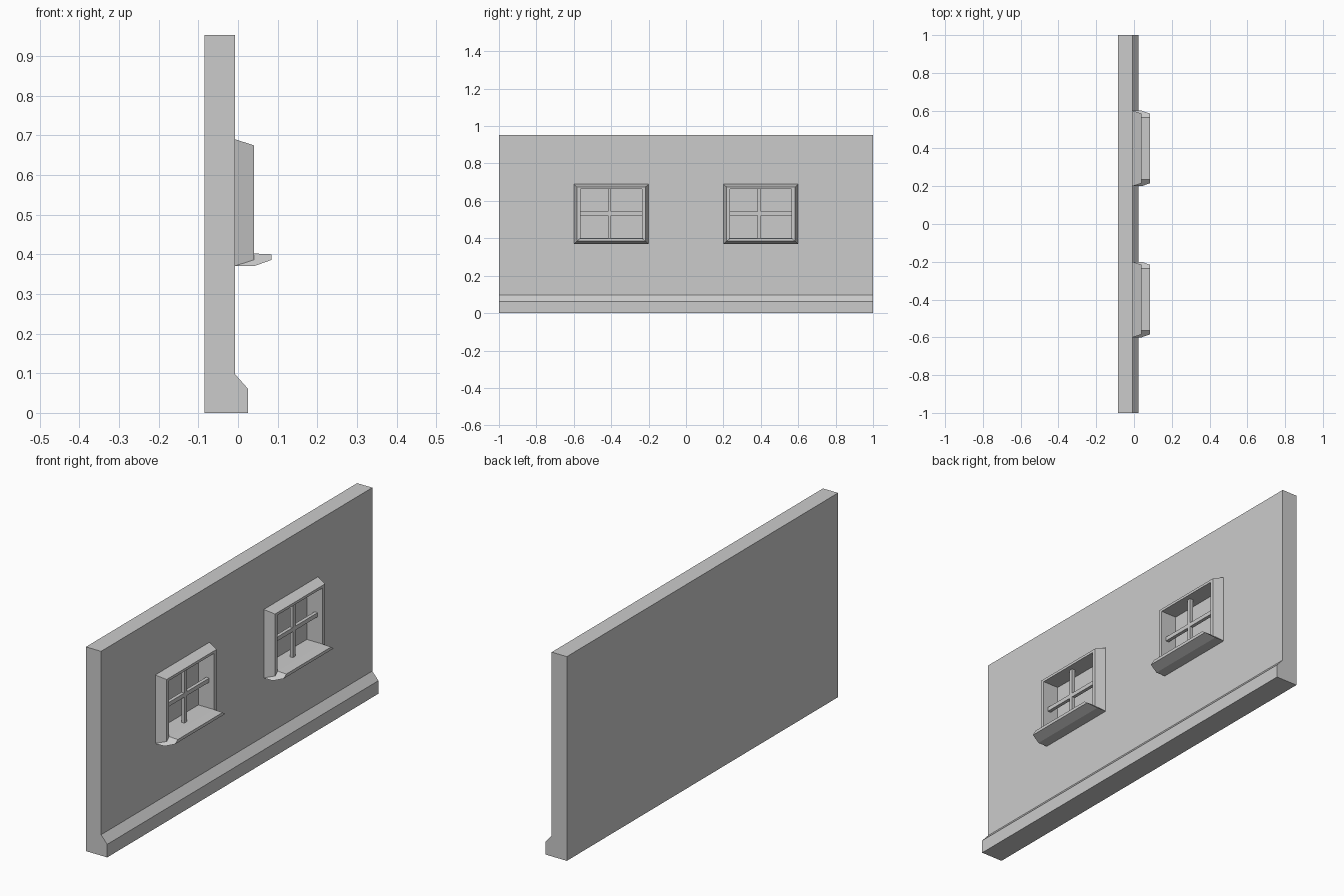
import bpy, bmesh

if "Cube" in bpy.data.objects:
    bpy.data.objects.remove(bpy.data.objects["Cube"])

WALL_FRONT = -0.007
FRAME_FRONT = 0.04


def loft(name, rings, closed=False):
    """Skin equal-length point rings; cap the ends, or join last ring to first."""
    bm = bmesh.new()
    vs = [[bm.verts.new(p) for p in ring] for ring in rings]
    count = len(vs[0])
    pairs = list(zip(vs, vs[1:]))
    if closed:
        pairs.append((vs[-1], vs[0]))
    else:
        bm.faces.new(vs[0])
        bm.faces.new(vs[-1])
    for a, b in pairs:
        for i in range(count):
            j = (i + 1) % count
            bm.faces.new((a[i], a[j], b[j], b[i]))
    bmesh.ops.recalc_face_normals(bm, faces=bm.faces)
    mesh = bpy.data.meshes.new(name)
    bm.to_mesh(mesh)
    bm.free()
    obj = bpy.data.objects.new(name, mesh)
    bpy.context.collection.objects.link(obj)
    return obj


def rect(x, y0, y1, z0, z1):
    return [(x, y0, z0), (x, y1, z0), (x, y1, z1), (x, y0, z1)]


def box(name, x0, x1, y0, y1, z0, z1):
    return loft(name, [rect(x0, y0, y1, z0, z1), rect(x1, y0, y1, z0, z1)])


# Wall with sloped plinth, one profile run along y
profile = [(-0.085, 0), (0.025, 0), (0.025, 0.061), (WALL_FRONT, 0.097),
           (WALL_FRONT, 0.953), (-0.085, 0.953)]
wall = loft("wall", [[(x, y, z) for x, z in profile] for y in (-1, 1)])

for side, c in (("left", -0.4), ("right", 0.4)):
    # Recess behind the window
    cutter = box("recess_cutter", -0.04, 0.03, c - 0.165, c + 0.165, 0.402, 0.663)
    cutter.hide_render = True
    mod = wall.modifiers.new("recess", 'BOOLEAN')
    mod.operation = 'DIFFERENCE'
    mod.solver = 'EXACT'
    mod.object = cutter
    bpy.context.view_layer.objects.active = wall
    bpy.ops.object.modifier_apply(modifier=mod.name)
    bpy.data.objects.remove(cutter)

    # Bevelled window frame
    loft(side + "_window_frame", [
        rect(WALL_FRONT, c - 0.2, c + 0.2, 0.371, 0.69),
        rect(FRAME_FRONT, c - 0.184, c + 0.184, 0.386, 0.675),
        rect(FRAME_FRONT, c - 0.165, c + 0.165, 0.402, 0.663),
        rect(WALL_FRONT, c - 0.165, c + 0.165, 0.402, 0.663),
    ], closed=True)

    # Projecting sill with mitred ends
    def sill_ring(x, bottom_half, top_half, z0, z1):
        return [(x, c - bottom_half, z0), (x, c + bottom_half, z0),
                (x, c + top_half, z1), (x, c - top_half, z1)]
    loft(side + "_sill", [
        sill_ring(WALL_FRONT, 0.2, 0.198, 0.37, 0.372),
        sill_ring(FRAME_FRONT, 0.2, 0.165, 0.37, 0.402),
        sill_ring(0.085, 0.184, 0.165, 0.386, 0.4),
    ])

    # Glazing bars
    box(side + "_vertical_bar", 0.0, 0.016, c - 0.018, c, 0.395, 0.67)
    box(side + "_horizontal_bar", 0.0, 0.016, c - 0.17, c + 0.17, 0.523, 0.542)
